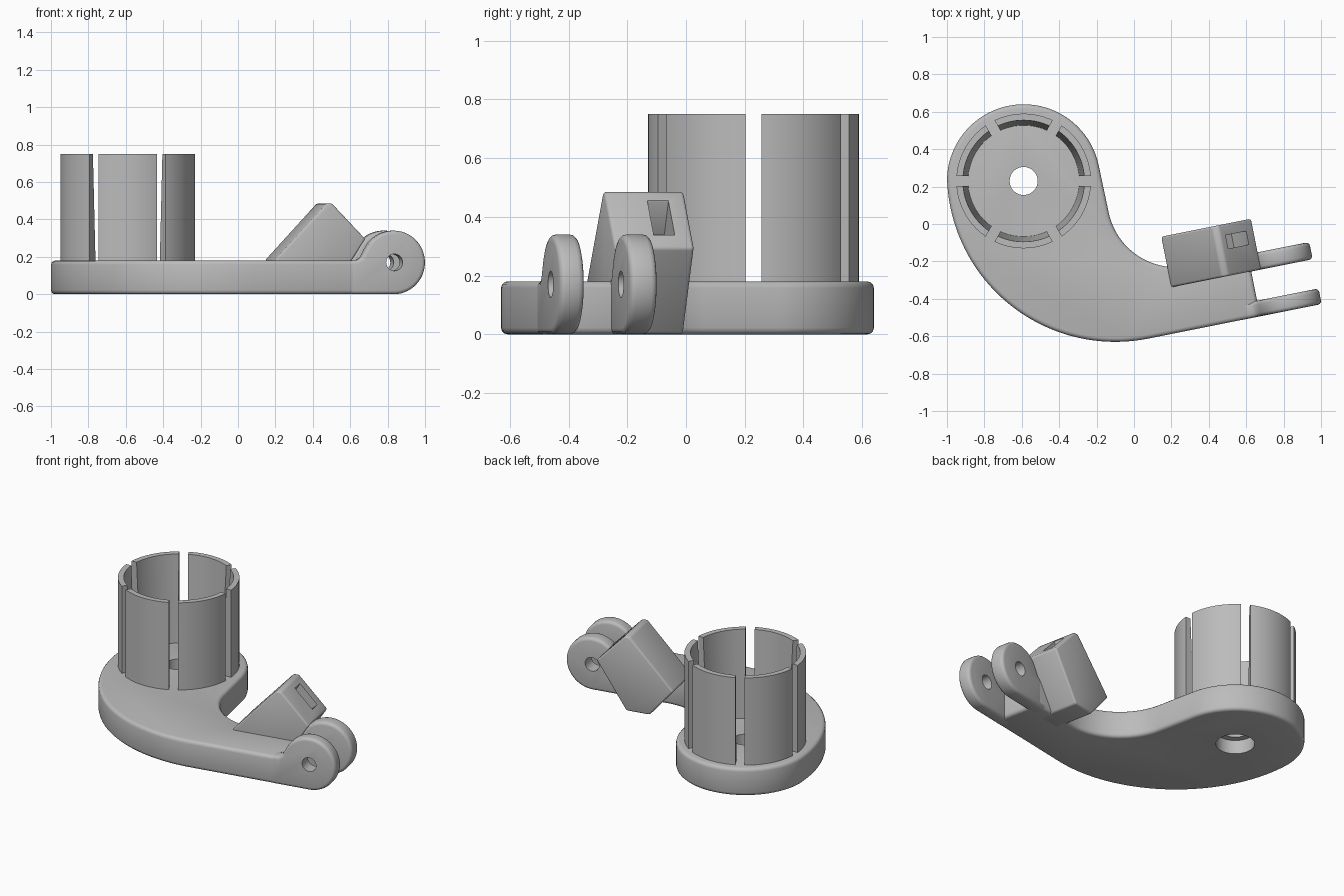
import bpy, bmesh, math
from mathutils import Matrix, Vector

if "Cube" in bpy.data.objects:
    bpy.data.objects.remove(bpy.data.objects["Cube"], do_unlink=True)

TILT = math.radians(11.3)          # heading of the arm in plan
ARM = Matrix.Rotation(TILT, 4, 'Z')
HUB = Vector((-0.59, 0.23))
PLATE = 0.18

grey = bpy.data.materials.new("plain_grey")
grey.use_nodes = True
grey.diffuse_color = (0.5, 0.5, 0.5, 1)
grey.node_tree.nodes["Principled BSDF"].inputs["Base Color"].default_value = (0.5, 0.5, 0.5, 1)


def arc(cx, cy, r, a0, a1, n):
    angles = [math.radians(a0 + (a1 - a0) * i / n) for i in range(n + 1)]
    return [(cx + r * math.cos(a), cy + r * math.sin(a)) for a in angles]


def finish(name, bm):
    bmesh.ops.recalc_face_normals(bm, faces=bm.faces[:])
    mesh = bpy.data.meshes.new(name)
    bm.to_mesh(mesh)
    bm.free()
    mesh.materials.append(grey)
    obj = bpy.data.objects.new(name, mesh)
    bpy.context.collection.objects.link(obj)
    return obj


def prism(name, outline, lo, hi, upright=False):
    """Extrude an outline along z, or along y when upright."""
    bm = bmesh.new()
    place = (lambda p, d: (p[0], d, p[1])) if upright else (lambda p, d: (p[0], p[1], d))
    face = bm.faces.new([bm.verts.new(place(p, lo)) for p in outline])
    top = bmesh.ops.extrude_face_region(bm, geom=[face])["geom"]
    step = Vector(place((0, 0), hi - lo))
    bmesh.ops.translate(bm, vec=step, verts=[v for v in top if isinstance(v, bmesh.types.BMVert)])
    return finish(name, bm)


def apply(obj, kind, **settings):
    mod = obj.modifiers.new(kind, kind)
    for key, value in settings.items():
        setattr(mod, key, value)
    bpy.ops.object.select_all(action='DESELECT')
    bpy.context.view_layer.objects.active = obj
    obj.select_set(True)
    bpy.ops.object.modifier_apply(modifier=mod.name)


def soften(obj, width):
    apply(obj, 'BEVEL', width=width, segments=3, limit_method='ANGLE', angle_limit=math.radians(35))


def cut(obj, cutter):
    apply(obj, 'BOOLEAN', object=cutter, operation='DIFFERENCE', solver='EXACT')
    bpy.data.objects.remove(cutter, do_unlink=True)


def smooth(obj):
    bpy.ops.object.select_all(action='DESELECT')
    bpy.context.view_layer.objects.active = obj
    obj.select_set(True)
    bpy.ops.object.shade_smooth_by_angle(angle=math.radians(35))


# Curved base plate: hub disc, sweeping outer edge, straight arm, inner fillet
def from_arm(u, v):
    return tuple((ARM @ Vector((u, v, 0)))[:2])


outline = arc(*HUB, 0.41, 12, 174, 40)
outline += arc(-0.1, 0.27, 0.9, 182, 281.3, 48)
outline += [from_arm(0.565, -0.616), from_arm(0.565, -0.278)]
outline += arc(0.224, 0.136, 0.367, 281.3, 192, 28)
plate = prism("base_plate", outline, 0, PLATE)
soften(plate, 0.022)
cut(plate, prism("bore", arc(*HUB, 0.075, 0, 351, 39), -0.1, 0.3))
cut(plate, prism("counterbore", arc(*HUB, 0.115, 0, 351, 39), -0.1, 0.09))
smooth(plate)

# Six-part split collar, thicker toward its foot
GAP, OUTER = 0.0275, 0.36
for k in range(6):
    bm = bmesh.new()
    rows = []
    steps = 14
    for i in range(steps + 1):
        ring = []
        for r, z in ((OUTER, PLATE - 0.01), (OUTER, 0.75), (0.325, 0.75), (0.297, PLATE - 0.01)):
            trim = math.asin(GAP / r)
            a = math.radians(60 * k) + trim + (math.radians(60) - 2 * trim) * i / steps
            ring.append(bm.verts.new((HUB.x + r * math.cos(a), HUB.y + r * math.sin(a), z)))
        rows.append(ring)
    for a, b in zip(rows, rows[1:]):
        for j in range(4):
            bm.faces.new((a[j], b[j], b[(j + 1) % 4], a[(j + 1) % 4]))
    bm.faces.new(rows[0])
    bm.faces.new(rows[-1])
    smooth(finish(f"collar_segment_{k + 1}", bm))

# Pair of hinge lugs at the arm end
lug = [(0.48, 0)] + arc(0.73, 0.17, 0.17, -90, 148, 36)
lug += [(0.567, 0.225), (0.552, 0.197), (0.53, 0.183), (0.48, 0.18)]
for name, lo, hi in (("front_hinge_lug", -0.616, -0.531), ("rear_hinge_lug", -0.372, -0.278)):
    obj = prism(name, lug, lo, hi, upright=True)
    soften(obj, 0.02)
    cut(obj, prism("pin_hole", arc(0.73, 0.17, 0.045, 0, 345, 23), -1, 0, upright=True))
    obj.matrix_world = ARM
    smooth(obj)

# Angled nut block on the rear side of the arm, with a pocket in its slope
block = prism("angled_block",
              [(0.125, 0.18), (0.408, 0.485), (0.44, 0.485), (0.622, 0.295), (0.43, 0), (0.28, 0)],
              -0.371, -0.095, upright=True)
soften(block, 0.012)
pocket = [(0.47, 0.50), (0.60, 0.40), (0.58, 0.335), (0.50, 0.26), (0.40, 0.34), (0.468, 0.45)]
cut(block, prism("pocket", pocket, -0.228, -0.155, upright=True))
block.matrix_world = ARM
smooth(block)
